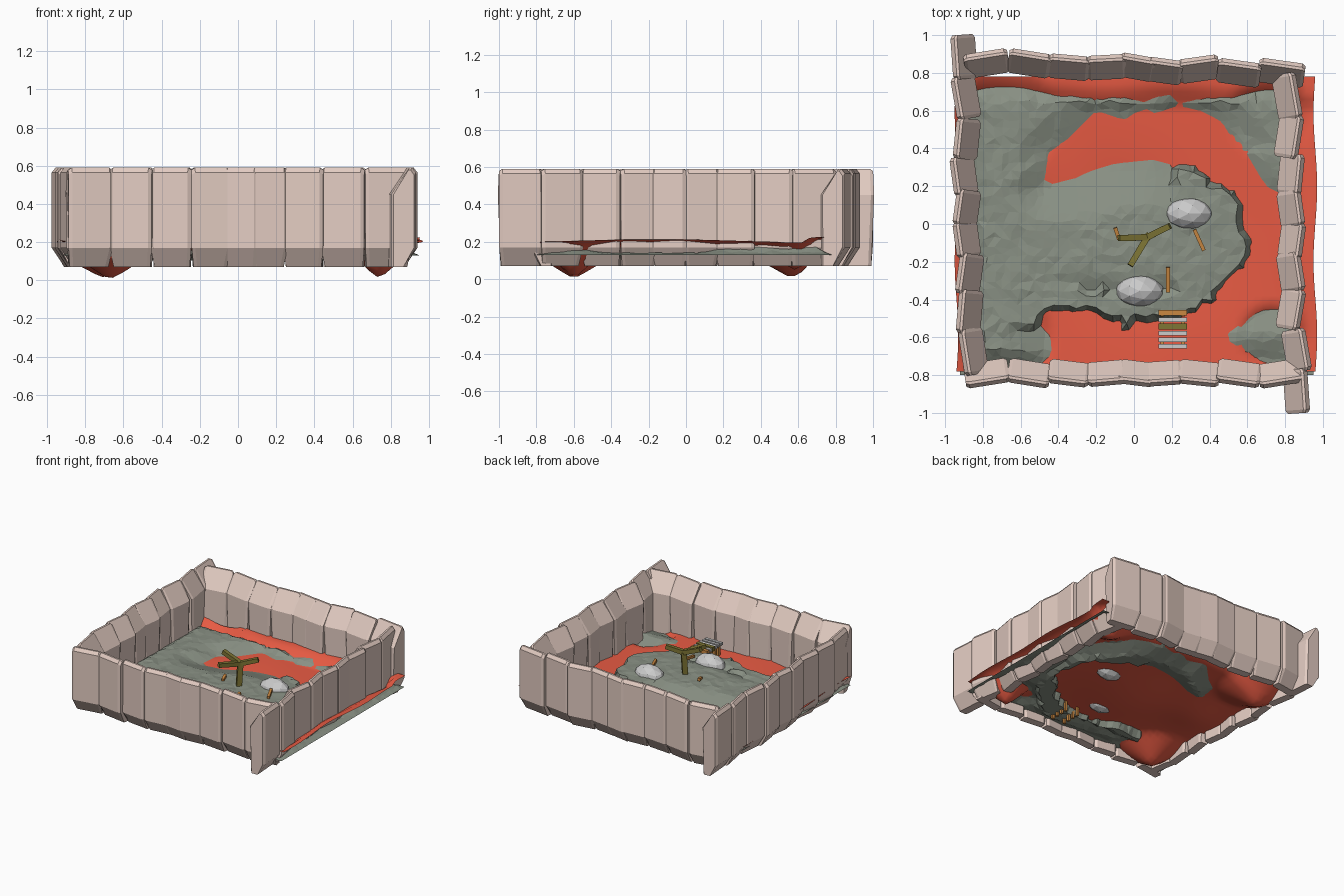
import bpy, bmesh, math, random
from mathutils import Vector, Matrix

if "Cube" in bpy.data.objects:
    bpy.data.objects.remove(bpy.data.objects["Cube"])
random.seed(4)

def material(name, rgb):
    m = bpy.data.materials.new(name)
    m.diffuse_color = (*rgb, 1)
    m.use_nodes = True
    m.node_tree.nodes["Principled BSDF"].inputs["Base Color"].default_value = m.diffuse_color
    return m

STONE = material("pale stone", (0.77, 0.605, 0.54))
ROCK = material("grey green rock", (0.25, 0.28, 0.23))
LAVA = material("red lava", (0.97, 0.125, 0.068))
PALE = material("light grey", (0.60, 0.60, 0.60))
OLIVE = material("olive wood", (0.21, 0.18, 0.035))
ORANGE = material("orange wood", (0.60, 0.25, 0.055))

def finish(bm, name, mat, smooth=False):
    bmesh.ops.recalc_face_normals(bm, faces=bm.faces)
    me = bpy.data.meshes.new(name)
    bm.to_mesh(me)
    bm.free()
    me.materials.append(mat)
    for p in me.polygons:
        p.use_smooth = smooth
    ob = bpy.data.objects.new(name, me)
    bpy.context.collection.objects.link(ob)
    return ob

# Wall block: side profile (outward offset, height), lofted across the width
PROFILE = [(-.065, .07), (.0, .07), (.065, .17), (.065, .565), (.045, .59),
           (.03, .59), (-.065, .45)]

def add_block(bm, x, y, facing, width):
    m = Matrix.Translation((x, y, 0)) @ Matrix.Rotation(math.radians(facing), 4, 'Z')
    rings = []
    # bevelled ends: the outermost rings are shrunk
    for s, inset, k in ((-1, 0, .82), (-1, .018, 1), (1, .018, 1), (1, 0, .82)):
        ring = []
        for t, z in PROFILE:
            w = width / 2 - inset - (.015 if z < .1 else 0)
            zz = z - (.012 if k < 1 and z > .5 else 0)
            ring.append(bm.verts.new(m @ Vector((s * w, t * k, zz))))
        rings.append(ring)
    n = len(PROFILE)
    bm.faces.new(rings[0])
    bm.faces.new(rings[-1][::-1])
    for a, b in zip(rings, rings[1:]):
        for i in range(n):
            j = (i + 1) % n
            bm.faces.new((a[i], b[i], b[j], a[j]))

# Four walls of jostled blocks: (name, facing, centres, tilts)
XS = [-.78, -.555, -.345, -.145, .015, .16, .345, .555, .78]
YS = [-.885, -.67, -.45, -.255, -.085, .08, .265, .465, .675]
WIDTHS = [.235, .225, .215, .205, .19, .19, .215, .23, .245]
walls = [
    ("front_wall", 180, [(x, -.79) for x in XS], [9, -9, -7, 5, -7, 4, -6, -8, 9]),
    ("back_wall", 0, list(zip(XS, [.85, .85, .83, .83, .83, .81, .82, .80, .80])),
     [9, -9, -5, 3, -10, -8, 8, -8, -8]),
    ("right_wall", -90, list(zip([.86, .86, .83, .83, .835, .83, .83, .82, .81], YS)),
     [4, 10, -10, 9, -8, 8, -6, -9, 10]),
    ("left_wall", 90, list(zip([-.90, -.89, -.885, -.90, -.885, -.885, -.87, -.87, -.85],
                               [-y for y in YS])), [4, 10, -6, 8, -8, 8, -8, -5, 9]),
]
for name, facing, centres, tilts in walls:
    bm = bmesh.new()
    # the front row is listed left to right, its blocks face the other way
    for (x, y), t, w in zip(centres, tilts, WIDTHS):
        add_block(bm, x, y, facing + t, w)
    finish(bm, name, STONE)

# Outline of the crescent moat cut into the rock
MOAT = [(-.48, .2), (-.45, .38), (-.35, .45), (-.2, .6), (-.05, .55), (.05, .62),
        (.12, .58), (.25, .65), (.45, .55), (.58, .4), (.7, .2), (.8, .15), (.99, .25),
        (.99, -.5), (.78, -.5), (.6, -.5), (.47, -.6), (.6, -.68), (.8, -.68), (.8, -.78),
        (-.4, -.78), (-.53, -.5), (-.45, -.45), (-.2, -.48), (-.05, -.53), (.1, -.52),
        (.25, -.48), (.4, -.42), (.5, -.3), (.6, -.15), (.6, 0), (.55, .12), (.45, .23),
        (.25, .3), (.1, .34), (-.1, .32), (-.3, .22)]

def moat_distance(x, y):
    """Distance to the moat outline, negative inside it."""
    inside, best, p = False, 9, Vector((x, y))
    for a, b in zip(MOAT, MOAT[1:] + MOAT[:1]):
        a, b = Vector(a), Vector(b)
        if (a.y > y) != (b.y > y) and x < (b.x - a.x) * (y - a.y) / (b.y - a.y) + a.x:
            inside = not inside
        t = max(0, min(1, (p - a).dot(b - a) / (b - a).length_squared))
        best = min(best, (a + (b - a) * t - p).length)
    return -best if inside else best

def gauss(x, y, cx, cy, s):
    return math.exp(-((x - cx) ** 2 + (y - cy) ** 2) / (2 * s * s))

def ramp(v, a, b):
    return max(0, min(1, (v - a) / (b - a)))

def lava_height(x, y):
    h = .165 + .008 * math.sin(9 * x + 4 * y) - .05 * gauss(x, y, 0, -.08, .28)
    h -= .04 * gauss(x, y, -.6, 0, .15)
    h += .04 * ramp(abs(x), .84, .92) + .07 * ramp(y, .62, .74)
    # pointed pits near the corners
    for cx, cy, d, r in ((-.70, .56, .165, .30), (-.68, -.60, .16, .26),
                         (.73, -.60, .16, .17), (.72, .58, .12, .22)):
        h -= d * max(0, 1 - math.hypot(x - cx, y - cy) / r)
    return max(.003, min(.225, h))

def rock_height(x, y):
    edge = min(x + .92, .95 - x, y + .79, .78 - y)
    if edge < .02:
        return .13
    d = moat_distance(x, y)
    cliff = ((x > .2 and (x - .05) ** 2 + (y + .1) ** 2 < .38)
             or (x < .3 and -.56 < y < -.35))
    top = .205 + .03 * gauss(x, y, .1, -.1, .4) + random.uniform(-.005, .005)
    if cliff:
        h = .105 if d < 0 else top
    else:
        base = max(.15, lava_height(x, y))
        h = max(.105, min(top, base + .35 * d))
    return .13 + (h - .13) * ramp(edge, .02, .12)

def sheet(name, mat, x0, x1, y0, y1, step, height, wobble=0, jitter=0, smooth=False):
    bm = bmesh.new()
    nx, ny = round((x1 - x0) / step), round((y1 - y0) / step)
    grid = []
    for j in range(ny + 1):
        row = []
        for i in range(nx + 1):
            x, y = x0 + (x1 - x0) * i / nx, y0 + (y1 - y0) * j / ny
            if 0 < i < nx and 0 < j < ny:
                x += random.uniform(-jitter, jitter)
                y += random.uniform(-jitter, jitter)
            px = x + wobble * math.sin(8 * y) * abs(x)
            row.append(bm.verts.new((px, y, height(x, y))))
        grid.append(row)
    for j in range(ny):
        for i in range(nx):
            bm.faces.new((grid[j][i], grid[j][i + 1], grid[j + 1][i + 1], grid[j + 1][i]))
    if jitter:
        bmesh.ops.triangulate(bm, faces=bm.faces)
    ob = finish(bm, name, mat, smooth)
    if ob.data.polygons[0].normal.z < 0:
        ob.data.flip_normals()
    return ob

sheet("rock_ground", ROCK, -.92, .95, -.80, .78, .045, rock_height, jitter=.012)
sheet("lava_sheet", LAVA, -.94, .96, -.78, .78, .04, lava_height, wobble=.01, smooth=True)

# Boulders
for i, (x, y) in enumerate(((.29, .055), (.03, -.355))):
    bm = bmesh.new()
    bmesh.ops.create_icosphere(bm, subdivisions=2, radius=1, matrix=Matrix.Translation(
        (x, y, .2)) @ Matrix.Diagonal((.13, .087, .1, 1)))
    finish(bm, f"boulder_{i + 1}", PALE)

# Square beams between two points
def beam(name, mat, a, b, thick, tip=1.0):
    a, b = Vector(a), Vector(b)
    bm = bmesh.new()
    rot = (b - a).to_track_quat('Z', 'Y').to_matrix().to_4x4()
    bmesh.ops.create_cone(bm, cap_ends=True, segments=4, radius1=thick * .707,
                          radius2=thick * .707 * tip, depth=(b - a).length,
                          matrix=Matrix.Translation((a + b) / 2) @ rot
                          @ Matrix.Rotation(math.pi / 4, 4, 'Z'))
    return finish(bm, name, mat)

# Dead tree
fork = (.07, -.07, .41)
beam("tree_trunk", OLIVE, (.06, -.08, .18), fork, .04)
for i, end in enumerate(((.19, -.01, .45), (-.08, -.075, .47), (-.02, -.22, .43))):
    beam(f"tree_branch_{i + 1}", OLIVE, fork, end, .034, .95)

# Loose sticks
for i, (a, b) in enumerate((((-.10, -.02, .25), (-.08, -.08, .24)),
                            ((.32, -.03, .25), (.37, -.14, .24)),
                            ((.18, -.23, .26), (.18, -.36, .24)))):
    beam(f"loose_stick_{i + 1}", ORANGE, a, b, .02)

# Plank bridge on stilts
for i, (y, mat, t) in enumerate(((-.47, ORANGE, .028), (-.507, PALE, .022), (-.542, OLIVE, .032),
                                 (-.578, PALE, .022), (-.613, PALE, .022), (-.647, PALE, .022))):
    beam(f"bridge_plank_{i + 1}", mat, (.13, y, .24), (.28, y, .24), t)
for i, y in enumerate((-.48, -.53, -.58, -.63)):
    for side, x in (("left", .15), ("right", .26)):
        beam(f"bridge_post_{side}_{i + 1}", ORANGE, (x, y, .075), (x, y, .235), .02)
